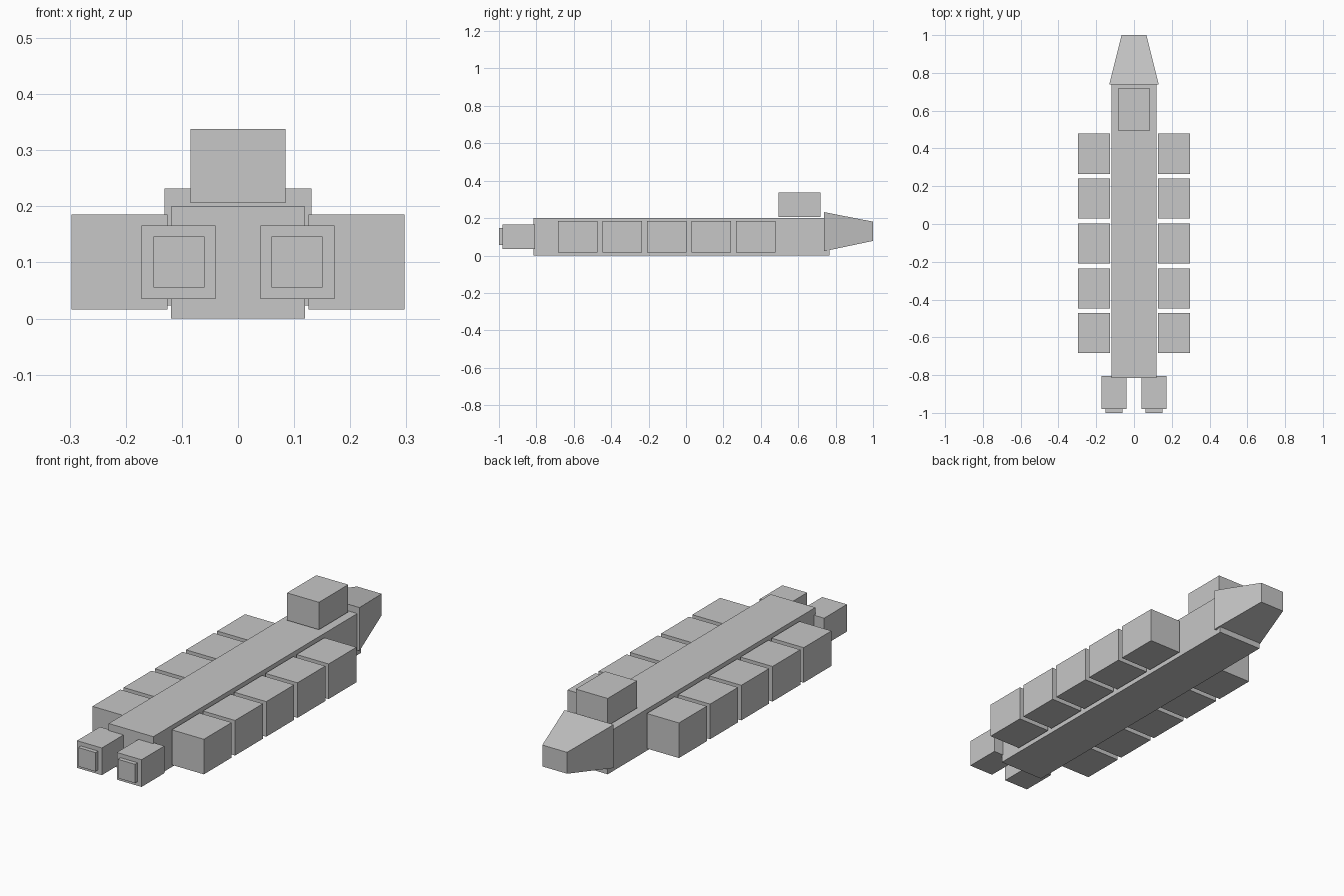
import bpy
import bmesh

if "Cube" in bpy.data.objects:
    bpy.data.objects.remove(bpy.data.objects["Cube"])

grey = bpy.data.materials.new("hull_grey")
grey.diffuse_color = (0.57, 0.57, 0.57, 1)
grey.use_nodes = True
grey.node_tree.nodes["Principled BSDF"].inputs["Base Color"].default_value = grey.diffuse_color


def block(name, x, y, z, tip=None):
    """Box from (min, max) ranges; tip = (x, z) ranges of the +y end if tapered."""
    bm = bmesh.new()
    bmesh.ops.create_cube(bm, size=2)
    for v in bm.verts:
        ix, iy, iz = (int(c > 0) for c in v.co)
        xr, zr = tip if tip and iy else (x, z)
        v.co = (xr[ix], y[iy], zr[iz])
    mesh = bpy.data.meshes.new(name)
    bm.to_mesh(mesh)
    bm.free()
    mesh.materials.append(grey)
    obj = bpy.data.objects.new(name, mesh)
    bpy.context.collection.objects.link(obj)
    return obj


def pair(name, x, y, z):
    """Matching blocks on the left and right sides."""
    block(name + "_right", x, y, z)
    block(name + "_left", (-x[1], -x[0]), y, z)


# Long central hull, tapered nose and raised bridge
block("hull", (-0.119, 0.119), (-0.815, 0.766), (0, 0.2))
block("nose", (-0.131, 0.131), (0.738, 1.0), (0.023, 0.232),
      tip=((-0.066, 0.066), (0.078, 0.181)))
block("bridge", (-0.085, 0.085), (0.495, 0.718), (0.206, 0.338))

# Five cargo pods along each side
for i in range(5):
    yc = -0.578 + i * 0.2375
    pair(f"cargo_pod_{i + 1}", (0.126, 0.297), (yc - 0.106, yc + 0.106), (0.016, 0.185))

# Twin engines with square nozzles at the stern
pair("engine", (0.04, 0.172), (-0.98, -0.806), (0.035, 0.166))
pair("nozzle", (0.06, 0.151), (-1.0, -0.97), (0.055, 0.146))
